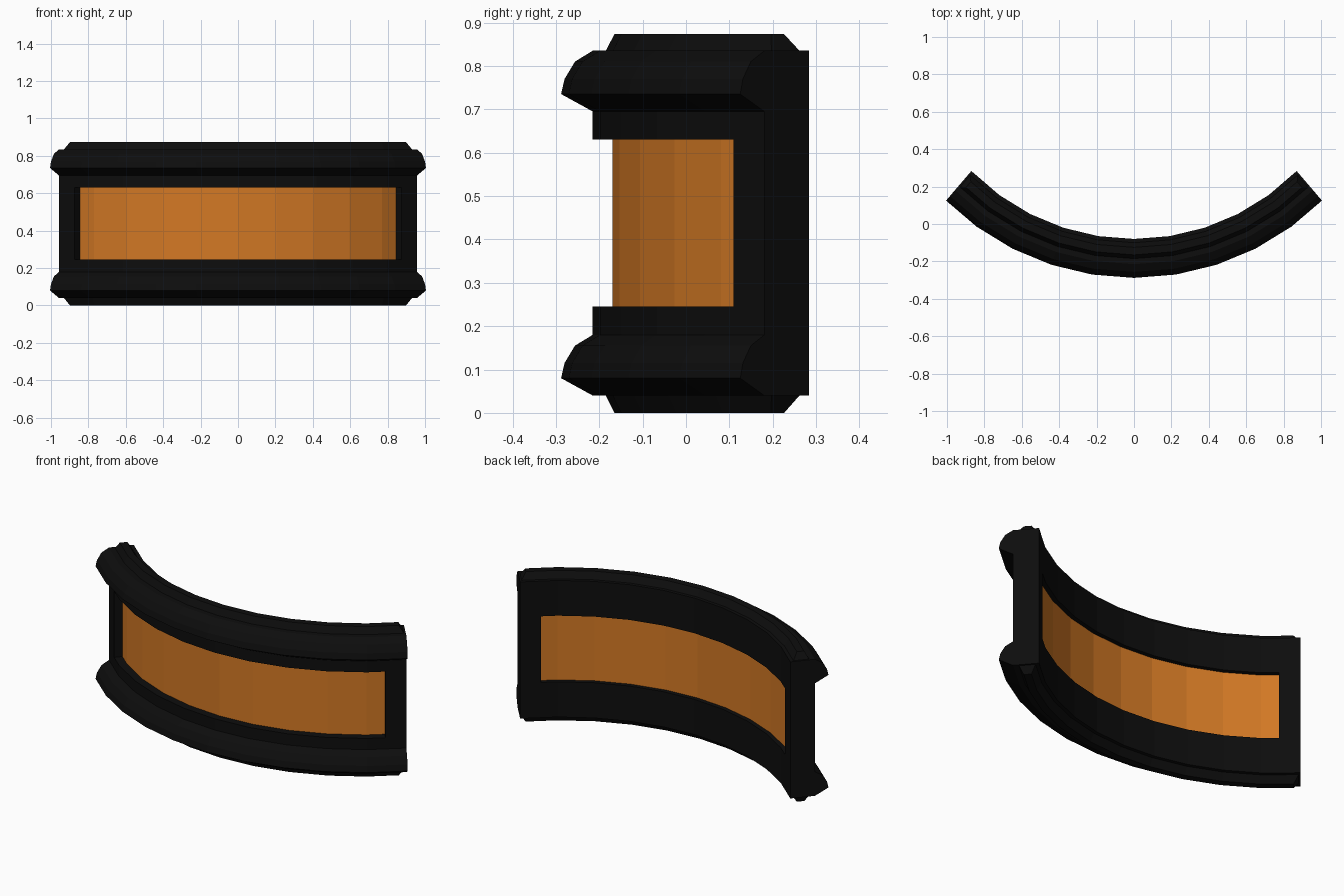
import bpy, bmesh, math
from mathutils import Vector

if "Cube" in bpy.data.objects:
    bpy.data.objects.remove(bpy.data.objects["Cube"])

R, CY, STEP, N = 1.322, 1.142, math.radians(9), 5   # centre arc of the curved wall


def material(name, rgb):
    m = bpy.data.materials.new(name)
    m.diffuse_color = (*rgb, 1)
    m.use_nodes = True
    m.node_tree.nodes["Principled BSDF"].inputs["Base Color"].default_value = m.diffuse_color
    return m


BLACK = material("black", (0.004, 0.004, 0.004))
ORANGE = material("orange", (0.65, 0.19, 0.018))

# Path stations: (point, outward normal, tangent); ends are cut square to the last segment
path = []
for k in range(-N, N + 1):
    a = k * STEP
    p = Vector((R * math.sin(a), CY - R * math.cos(a), 0))
    if abs(k) == N:
        a -= math.copysign(STEP / 2, k)
    path.append((p, Vector((math.sin(a), -math.cos(a), 0)),
                 Vector((math.cos(a), math.sin(a), 0))))


def sweep(name, profile, stations, mat):
    """Sweep (outward, z, end inset) points along the stations."""
    bm = bmesh.new()
    rings = []
    for i, (p, n, t) in enumerate(stations):
        s = 1 if i == 0 else -1 if i == len(stations) - 1 else 0
        rings.append([bm.verts.new(p + n * q[0] + t * (s * (q[2] if len(q) > 2 else 0))
                                   + Vector((0, 0, q[1]))) for q in profile])
    m = len(profile)
    for a, b in zip(rings, rings[1:]):
        for i in range(m):
            j = (i + 1) % m
            bm.faces.new((a[i], a[j], b[j], b[i]))
    bm.faces.new(rings[0])
    bm.faces.new(rings[-1])
    bmesh.ops.recalc_face_normals(bm, faces=bm.faces)
    me = bpy.data.meshes.new(name)
    bm.to_mesh(me)
    bm.free()
    me.materials.append(mat)
    ob = bpy.data.objects.new(name, me)
    bpy.context.collection.objects.link(ob)
    return ob


def box(d0, d1, z0, z1):
    return [(d0, z0), (d1, z0), (d1, z1), (d0, z1)]


FRONT, BACK = 0.035, -0.10
# Rails with a rounded nose, same way up at top and bottom
nose = [(BACK, 0), (FRONT, 0), (0.108, 0.04), (0.10, 0.075), (0.076, 0.115),
        (FRONT, 0.14), (BACK, 0.14)]
for name, z in (("bottom_rail", 0.04), ("top_rail", 0.695)):
    sweep(name, [(d, z + h) for d, h in nose], path, BLACK)

# Flat frame bands above and below the panel
sweep("lower_band", box(BACK, FRONT, 0.18, 0.245), path, BLACK)
sweep("upper_band", box(BACK, FRONT, 0.63, 0.695), path, BLACK)

# Tapered ridges on the top and the bottom
for name, z0, z1 in (("top_ridge", 0.835, 0.873), ("bottom_ridge", 0.04, 0.0)):
    sweep(name, [(0.005, z0, 0.01), (-0.015, z1, 0.035),
                 (-0.055, z1, 0.035), (-0.08, z0, 0.01)], path, BLACK)

# End posts
for name, k in (("left_post", 0), ("right_post", -1)):
    p, n, t = path[k]
    inner = p + t * (0.11 if k == 0 else -0.11)
    sweep(name, box(BACK, FRONT, 0.245, 0.63), [(p, n, t), (inner, n, t)], BLACK)

# Recessed curved panel, tucked into the frame
sweep("panel", [(d, z, 0.03) for d, z in box(-0.075, -0.01, 0.22, 0.65)], path, ORANGE)
